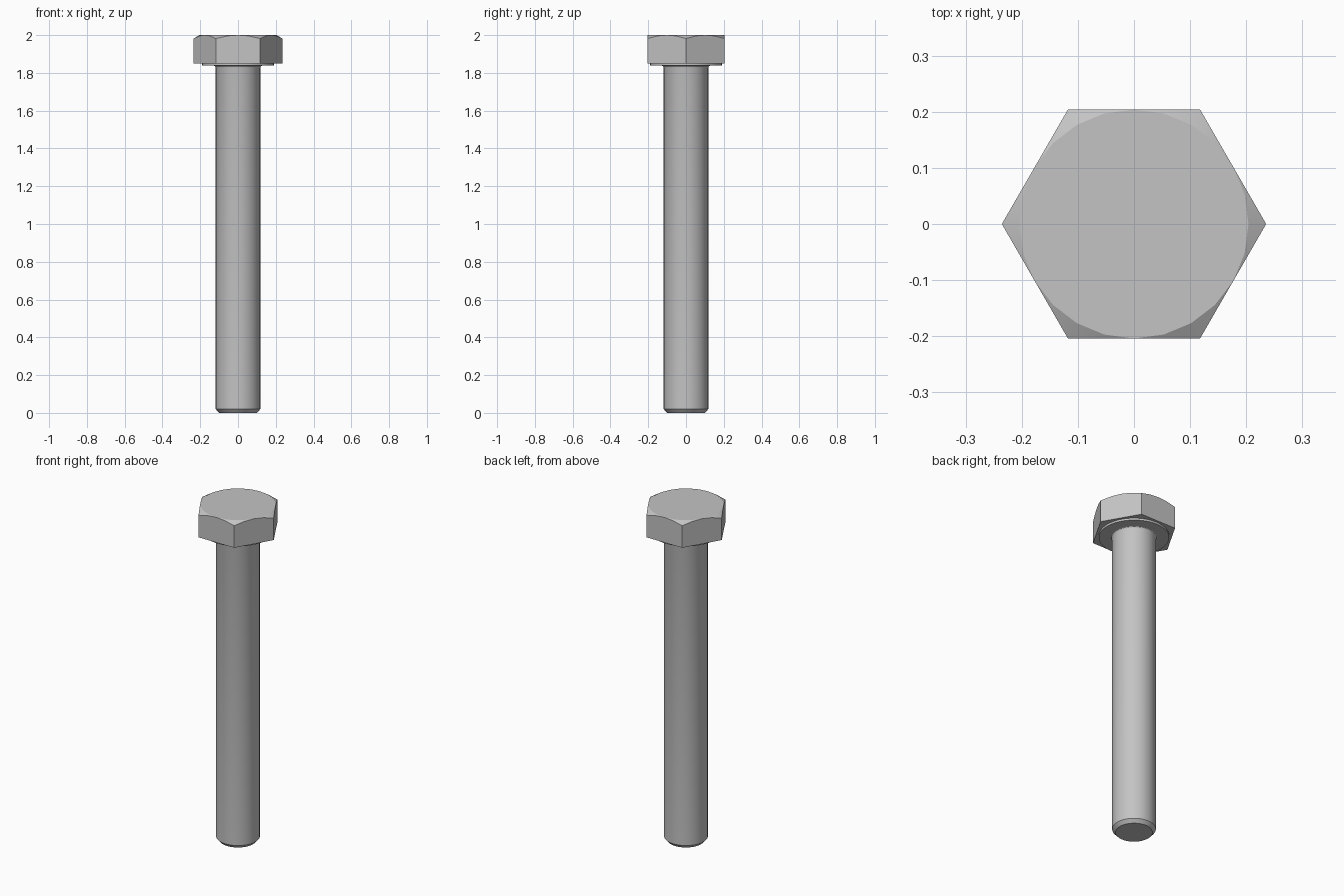
import bpy
import bmesh
from math import cos, pi, radians, tan

if "Cube" in bpy.data.objects:
    bpy.data.objects.remove(bpy.data.objects["Cube"])

# One plain steel colour
steel = bpy.data.materials.new("steel grey")
steel.use_nodes = True
colour = (0.55, 0.55, 0.55, 1)
steel.diffuse_color = colour
steel.node_tree.nodes["Principled BSDF"].inputs["Base Color"].default_value = colour


def lathe(name, rings, segments, smooth_angle):
    """Stack rings from bottom to top; each ring maps an angle to (radius, z)."""
    bm = bmesh.new()
    angles = [2 * pi * i / segments for i in range(segments)]
    loops = []
    for ring in rings:
        loop = []
        for a in angles:
            r, z = ring(a)
            loop.append(bm.verts.new((r * cos(a), r * cos(a - pi / 2), z)))
        loops.append(loop)
    for low, high in zip(loops, loops[1:]):
        for i in range(segments):
            j = (i + 1) % segments
            bm.faces.new((low[i], low[j], high[j], high[i]))
    bm.faces.new(loops[0][::-1])
    bm.faces.new(loops[-1])
    bmesh.ops.remove_doubles(bm, verts=bm.verts, dist=0.0002)
    bmesh.ops.recalc_face_normals(bm, faces=bm.faces)
    mesh = bpy.data.meshes.new(name)
    bm.to_mesh(mesh)
    bm.free()
    mesh.materials.append(steel)
    obj = bpy.data.objects.new(name, mesh)
    bpy.context.collection.objects.link(obj)
    bpy.ops.object.select_all(action='DESELECT')
    obj.select_set(True)
    bpy.context.view_layer.objects.active = obj
    bpy.ops.object.shade_smooth_by_angle(angle=radians(smooth_angle))
    return obj


def circle(radius, z):
    return lambda a: (radius, z)


# Hexagonal head with a conical chamfer that leaves arched side faces
APOTHEM = 0.204
HEAD_BOTTOM, HEAD_TOP = 1.85, 2.0


def hex_radius(a):
    return APOTHEM / cos(a % (pi / 3) - pi / 6)


def chamfer_edge(a):
    r = hex_radius(a)
    return r, HEAD_TOP - (r - APOTHEM) * tan(radians(30))


lathe("hex_head",
      [lambda a: (hex_radius(a), HEAD_BOTTOM), chamfer_edge, circle(APOTHEM, HEAD_TOP)],
      24, 25)

# Thin round bearing face under the head
lathe("washer_face", [circle(0.19, 1.838), circle(0.19, HEAD_BOTTOM)], 48, 30)

# Shank with a chamfered tip and a small fillet beneath the head
SHANK = 0.118
FILLET = 0.009
profile = [(0.1, 0), (SHANK, 0.02), (SHANK, 1.838 - FILLET)]
for step in (1, 2, 3):
    t = step * pi / 6
    profile.append((SHANK + FILLET * (1 - cos(t)), 1.838 - FILLET * (1 - cos(pi / 2 - t))))
lathe("shank", [circle(r, z) for r, z in profile], 48, 30)
